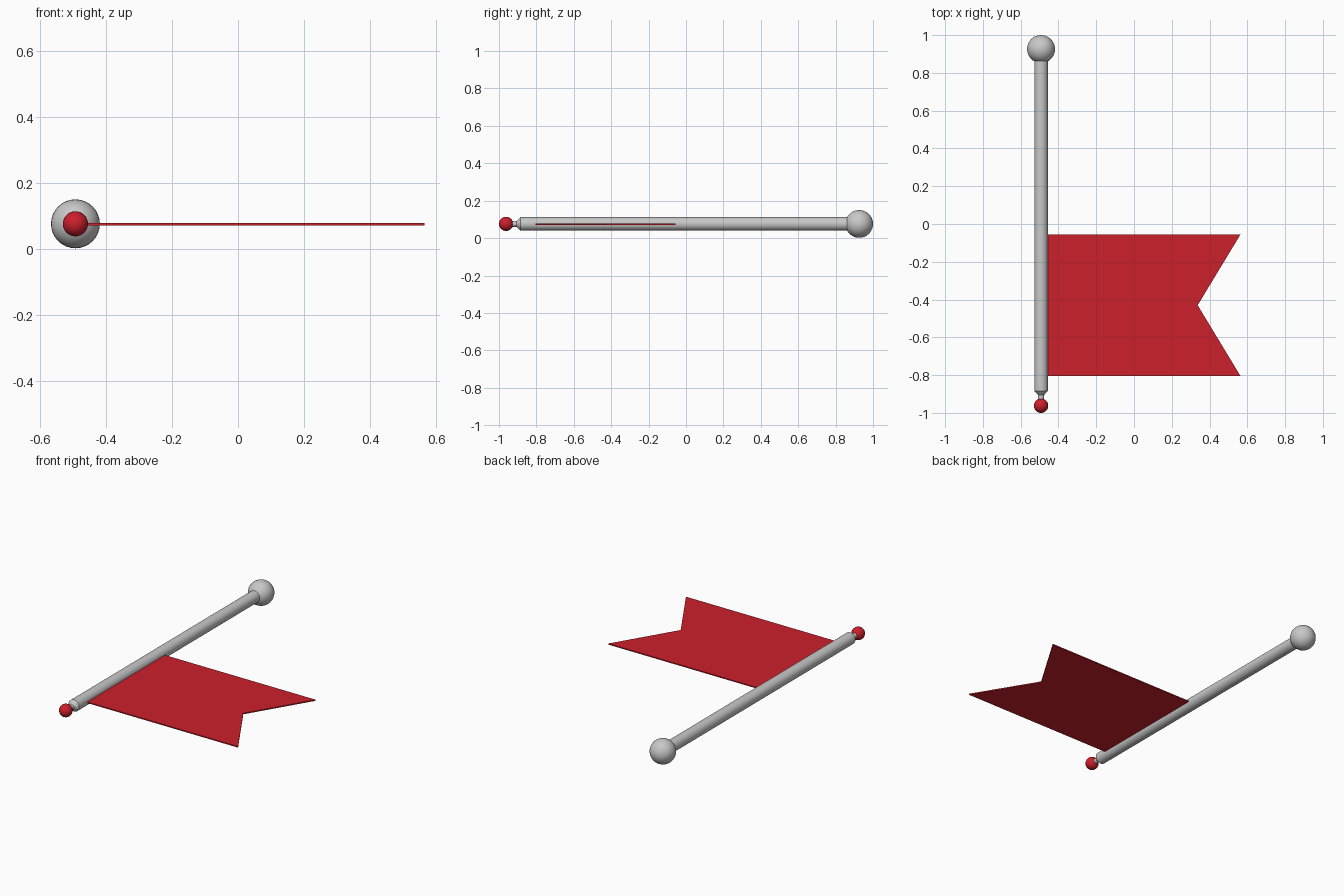
import bpy, bmesh, math
from mathutils import Matrix

if "Cube" in bpy.data.objects:
    bpy.data.objects.remove(bpy.data.objects["Cube"])

PX, PZ = -0.492, 0.076   # pole axis position


def material(name, rgb):
    m = bpy.data.materials.new(name)
    m.diffuse_color = (*rgb, 1)
    m.use_nodes = True
    m.node_tree.nodes["Principled BSDF"].inputs["Base Color"].default_value = m.diffuse_color
    return m


GREY = material("light grey", (0.58, 0.58, 0.58))
RED = material("red", (0.60, 0.014, 0.024))


def finish(bm, name, mat, smooth):
    bmesh.ops.recalc_face_normals(bm, faces=bm.faces)
    me = bpy.data.meshes.new(name)
    bm.to_mesh(me)
    bm.free()
    me.materials.append(mat)
    ob = bpy.data.objects.new(name, me)
    bpy.context.collection.objects.link(ob)
    if smooth:
        bpy.ops.object.select_all(action='DESELECT')
        ob.select_set(True)
        bpy.context.view_layer.objects.active = ob
        bpy.ops.object.shade_smooth_by_angle(angle=math.radians(35))
    return ob


def ball(name, y, r, mat):
    bm = bmesh.new()
    bmesh.ops.create_uvsphere(bm, u_segments=32, v_segments=16, radius=r)
    bmesh.ops.rotate(bm, verts=bm.verts, matrix=Matrix.Rotation(math.pi / 2, 3, 'X'))
    bmesh.ops.translate(bm, verts=bm.verts, vec=(PX, y, PZ))
    finish(bm, name, mat, True)


def turned(name, profile, mat, n=32):
    """Turned part along y from (y, radius) pairs, capped at both ends."""
    bm = bmesh.new()
    rings = [[bm.verts.new((PX + r * math.cos(2 * math.pi * i / n), y,
                            PZ + r * math.sin(2 * math.pi * i / n)))
              for i in range(n)] for y, r in profile]
    for a, b in zip(rings, rings[1:]):
        for i in range(n):
            j = (i + 1) % n
            bm.faces.new((a[i], a[j], b[j], b[i]))
    bm.faces.new(rings[0])
    bm.faces.new(rings[-1])
    finish(bm, name, mat, True)


# Pole with tapered end and thin neck
turned("pole", [(-0.945, 0.016), (-0.905, 0.016), (-0.884, 0.036), (0.90, 0.036)], GREY)

# Large grip knob and small red tip
ball("end_knob", 0.926, 0.074, GREY)
ball("tip_ball", -0.962, 0.038, RED)

# Swallow-tailed flag, a thin plate
bm = bmesh.new()
outline = [(-0.475, -0.805), (0.564, -0.805), (0.337, -0.43), (0.564, -0.055), (-0.475, -0.055)]
face = bm.faces.new([bm.verts.new((x, y, 0.071)) for x, y in outline])
ext = bmesh.ops.extrude_face_region(bm, geom=[face])
bmesh.ops.translate(bm, vec=(0, 0, 0.007),
                    verts=[v for v in ext["geom"] if isinstance(v, bmesh.types.BMVert)])
finish(bm, "flag", RED, False)
